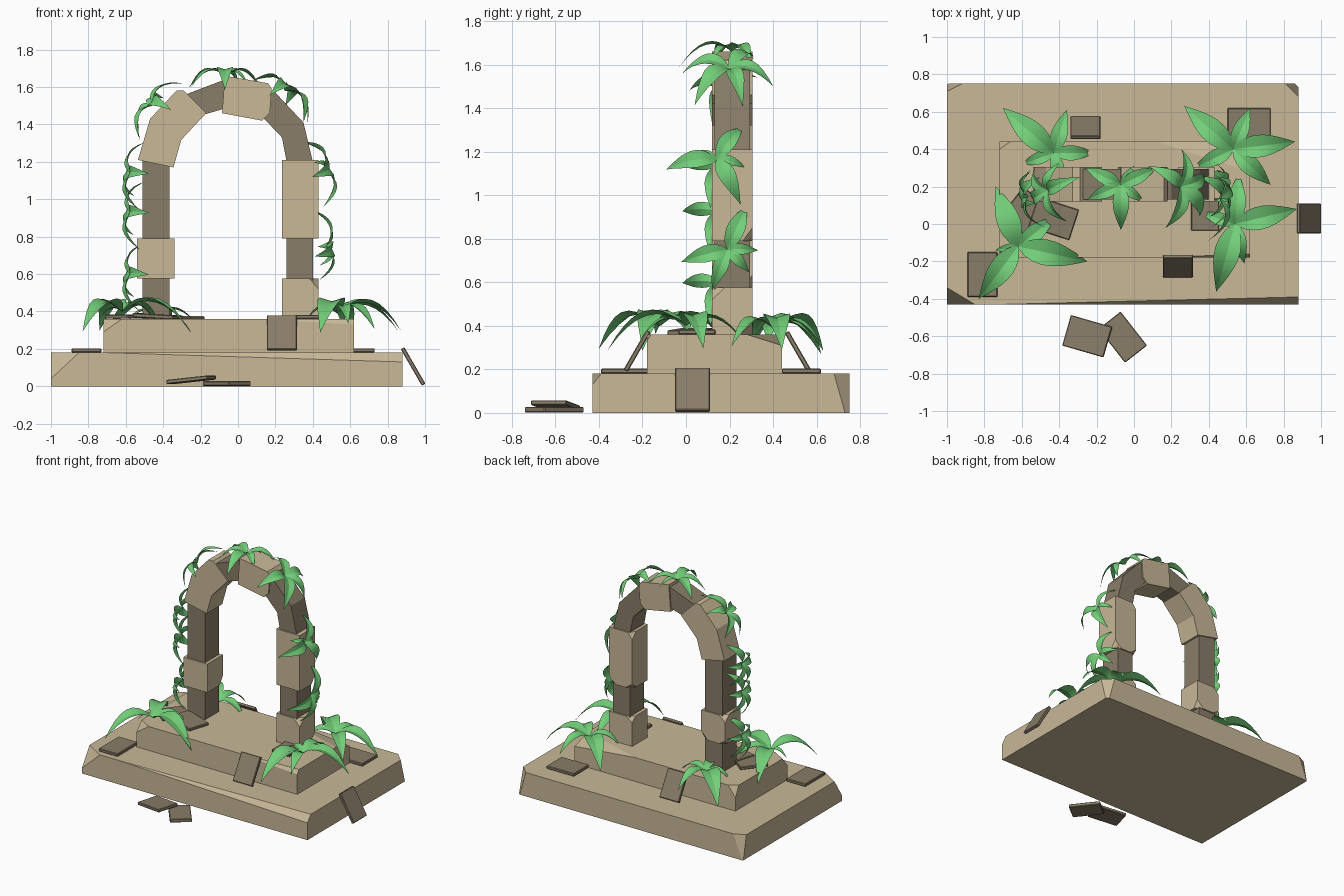
import bpy, bmesh, math, random
from mathutils import Vector, Euler

if "Cube" in bpy.data.objects:
    bpy.data.objects.remove(bpy.data.objects["Cube"])

random.seed(4)


def material(name, rgb):
    m = bpy.data.materials.new(name)
    m.diffuse_color = (*rgb, 1)
    m.use_nodes = True
    m.node_tree.nodes["Principled BSDF"].inputs["Base Color"].default_value = m.diffuse_color
    return m


SAND = material("sandstone", (0.58, 0.48, 0.31))
DARK = material("dark_stone", (0.25, 0.205, 0.14))
LEAF = material("leaf_green", (0.17, 0.62, 0.19))


def finish(bm, name, mat):
    me = bpy.data.meshes.new(name)
    bm.to_mesh(me)
    bm.free()
    ob = bpy.data.objects.new(name, me)
    bpy.context.collection.objects.link(ob)
    me.materials.append(mat)
    return ob


def stone(name, profile, y0, y1, mat, cuts=()):
    """Prism from an x-z profile; each cut = (corner signs, sizes) slices a bounding-box corner."""
    bm = bmesh.new()
    face = bm.faces.new([bm.verts.new((x, y0, z)) for x, z in profile])
    ext = bmesh.ops.extrude_face_region(bm, geom=[face])
    for v in ext["geom"]:
        if isinstance(v, bmesh.types.BMVert):
            v.co.y = y1
    lo = [min(p[0] for p in profile), y0, min(p[1] for p in profile)]
    hi = [max(p[0] for p in profile), y1, max(p[1] for p in profile)]
    for signs, size in cuts:
        corner = Vector([hi[i] if signs[i] > 0 else lo[i] for i in range(3)])
        no = Vector([signs[i] / size[i] for i in range(3)])
        co = corner - Vector((signs[0] * size[0], 0, 0))
        bmesh.ops.bisect_plane(bm, geom=bm.verts[:] + bm.edges[:] + bm.faces[:],
                               plane_co=co, plane_no=no, clear_outer=True)
        bmesh.ops.holes_fill(bm, edges=[e for e in bm.edges if e.is_boundary], sides=0)
    bmesh.ops.recalc_face_normals(bm, faces=bm.faces[:])
    return finish(bm, name, mat)


def rect(x0, x1, z0, z1):
    return [(x0, z0), (x1, z0), (x1, z1), (x0, z1)]


def chips(n):
    return [([random.choice((-1, 1)) for _ in range(3)],
             [random.uniform(0.03, 0.06) for _ in range(3)]) for _ in range(n)]


# stepped plinth with worn corners
stone("base", rect(-1, 0.88, 0, 0.18), -0.43, 0.75, SAND, [
    ((1, -1, 1), (1.6, 0.04, 0.05)), ((-1, -1, 1), (0.15, 0.09, 0.14)),
    ((-1, 1, 1), (0.08, 0.04, 0.2)), ((1, 1, 1), (0.07, 0.07, 0.25))])
stone("step", rect(-0.72, 0.62, 0.18, 0.36), -0.18, 0.44, SAND, [
    ((-1, -1, 1), (0.1, 0.06, 0.07)), ((1, 1, 1), (0.5, 0.16, 0.05)),
    ((1, -1, 1), (0.5, 0.02, 0.03)), ((-1, 1, 1), (0.06, 0.04, 0.08))])

# columns: slim dark core with wider sandstone blocks
for i, (x0, x1, z0, z1) in enumerate([(-0.51, -0.365, 0.36, 0.58), (-0.51, -0.365, 0.78, 1.21),
                                      (0.26, 0.40, 0.56, 0.80)]):
    stone(f"column_core_{i}", rect(x0, x1, z0, z1), 0.13, 0.295, DARK)
for i, (x0, x1, z0, z1) in enumerate([(-0.54, -0.34, 0.575, 0.79), (0.235, 0.43, 0.36, 0.575),
                                      (0.235, 0.43, 0.79, 1.21)]):
    stone(f"column_block_{i}", rect(x0, x1, z0, z1), 0.12, 0.305, SAND, chips(4))

# arch stones
stone("arch_block_low", [(-0.535, 1.21), (-0.345, 1.17), (-0.30, 1.33), (-0.47, 1.43)],
      0.12, 0.305, SAND)
stone("arch_block_high", [(-0.47, 1.43), (-0.31, 1.31), (-0.17, 1.46), (-0.29, 1.58), (-0.33, 1.58)],
      0.12, 0.305, SAND)
stone("arch_dark_left", [(-0.28, 1.56), (-0.19, 1.45), (-0.07, 1.485), (-0.07, 1.64)],
      0.13, 0.295, DARK)
stone("keystone", [(-0.085, 1.46), (0.13, 1.42), (0.17, 1.46), (0.18, 1.59), (0.16, 1.62), (-0.07, 1.66)],
      0.12, 0.305, SAND)
stone("arch_dark_right_high", [(0.14, 1.43), (0.235, 1.33), (0.35, 1.41), (0.20, 1.57), (0.17, 1.58)],
      0.13, 0.295, DARK)
stone("arch_dark_right_low", [(0.235, 1.33), (0.26, 1.20), (0.40, 1.20), (0.35, 1.41)],
      0.13, 0.295, DARK)

# fallen slabs: location, size, rotation in degrees
SLABS = [
    ((0.235, -0.225, 0.285), (0.16, 0.21, 0.022), (60, 0, 0)),
    ((-0.26, 0.515, 0.28), (0.16, 0.21, 0.022), (-60, 0, 0)),
    ((0.936, 0.03, 0.106), (0.225, 0.16, 0.022), (0, 60, 0)),
    ((-0.81, -0.27, 0.192), (0.16, 0.24, 0.022), (0, 0, 0)),
    ((0.615, 0.53, 0.192), (0.23, 0.18, 0.022), (0, 0, 0)),
    ((-0.25, -0.60, 0.035), (0.23, 0.17, 0.022), (0, -6, -16)),
    ((-0.06, -0.605, 0.015), (0.15, 0.23, 0.026), (0, 0, 38)),
    ((-0.43, 0.03, 0.374), (0.23, 0.17, 0.022), (0, 3, -18)),
    ((-0.59, 0.07, 0.372), (0.16, 0.2, 0.022), (0, 0, -38)),
    ((0.38, 0.05, 0.371), (0.15, 0.17, 0.022), (0, 0, 0)),
]
for i, (loc, size, rot) in enumerate(SLABS):
    bm = bmesh.new()
    bmesh.ops.create_cube(bm, size=1)
    bmesh.ops.scale(bm, vec=size, verts=bm.verts)
    bmesh.ops.bevel(bm, geom=bm.edges[:], offset=0.004, segments=1, affect='EDGES')
    ob = finish(bm, f"fallen_slab_{i}", DARK)
    ob.location = loc
    ob.rotation_euler = Euler([math.radians(a) for a in rot])


def plant(name, centre, normal, tips):
    """Rosette of arching creased leaves; tips are offsets in the plane across the normal."""
    n = Vector(normal).normalized()
    v = Vector((0, 1, 0)).cross(n).normalized()
    u = n.cross(v)
    bm = bmesh.new()
    steps = 8
    for a, b in tips:
        L = math.hypot(a, b)
        d = (v * a + u * b) / L
        side = n.cross(d)
        rows = []
        for k in range(steps + 1):
            t = k / steps
            mid = Vector(centre) + d * (L * t) + n * (L * (0.8 * t - 1.1 * t * t))
            w = L * (0.17 * math.sin(math.pi * t ** 0.8) + 0.02 * (1 - t)) + 0.0005
            rows.append([bm.verts.new(mid + side * (s * w) + n * (abs(s) * 0.3 * w))
                         for s in (-1, 0, 1)])
        for r, q in zip(rows, rows[1:]):
            for j in (0, 1):
                f = bm.faces.new((r[j], r[j + 1], q[j + 1], q[j]))
                f.smooth = True
    ob = finish(bm, name, LEAF)
    for e in ob.data.edges:  # crease along the midrib
        if all(i % 3 == 1 for i in e.vertices):
            e.use_edge_sharp = True


# ground plants at the corners of the step
UP = (0, 0, 1)
plant("ground_plant_front_left", (-0.62, -0.12, 0.40), UP,
      [(-0.12, 0.32), (0.37, -0.08), (-0.21, -0.28), (0.2, 0.16), (-0.12, -0.02)])
plant("ground_plant_back_left", (-0.43, 0.38, 0.38), UP,
      [(-0.27, 0.24), (0.07, 0.23), (0.22, 0.0), (-0.17, -0.06), (0.05, -0.2)])
plant("ground_plant_back_right", (0.53, 0.40, 0.39), UP,
      [(-0.26, 0.23), (0.09, 0.22), (0.33, 0.04), (0.2, -0.19), (-0.21, -0.1)])
plant("ground_plant_front_right", (0.54, 0.0, 0.40), UP,
      [(0.33, 0.08), (-0.1, -0.36), (0.05, -0.21), (0.02, 0.27), (-0.18, 0.06)])

# plants climbing the arch
plant("vine_right_high", (0.455, 0.14, 1.16), (1, 0, 0.35),
      [(-0.18, 0.12), (0.02, -0.23), (0.19, 0.11), (0.02, 0.13), (-0.05, -0.1)])
plant("vine_right_low", (0.47, 0.19, 0.75), (1, 0, 0.1),
      [(-0.21, 0.09), (0.05, -0.21), (0.18, -0.07), (0.0, 0.14), (0.1, 0.1)])
plant("vine_top_right", (0.25, 0.2, 1.58), (0.6, 0, 0.8),
      [(-0.17, 0.11), (-0.05, -0.22), (0.18, -0.16), (0.2, 0.06), (0.05, 0.2)])
plant("vine_top", (-0.07, 0.21, 1.66), UP,
      [(-0.19, 0.09), (0.07, 0.1), (0.19, 0.09), (-0.18, -0.08), (0.0, -0.24), (0.12, -0.09)])
plant("vine_top_left", (-0.46, 0.18, 1.50), (-0.75, -0.2, 0.65),
      [(0.2, 0.06), (0.05, -0.18), (-0.18, -0.07), (-0.14, 0.11), (0.07, 0.14)])
for i, z in enumerate((1.14, 0.93, 0.60)):
    plant(f"vine_left_{i}", (-0.565, 0.15, z), (-1, -0.2, 0.15),
          [(0.17, 0.09), (0.01, -0.18), (-0.19, -0.05), (-0.12, 0.12), (0.02, 0.14)])
